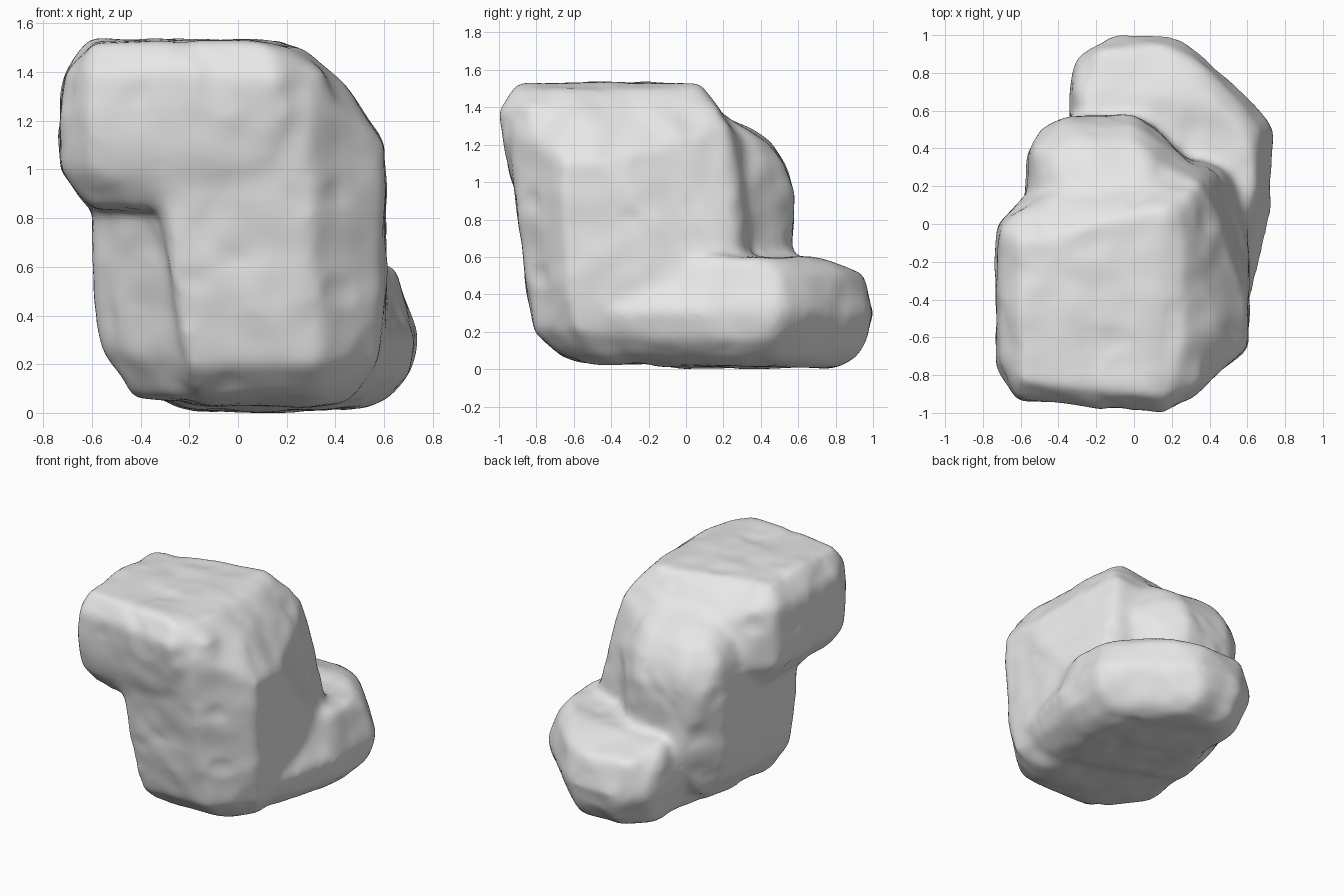
import bpy
import bmesh
from mathutils import Vector, noise

default_cube = bpy.data.objects.get("Cube")
if default_cube:
    bpy.data.objects.remove(default_cube, do_unlink=True)

# Single stone colour
stone = bpy.data.materials.new("stone grey")
stone.use_nodes = True
grey = (0.8, 0.8, 0.8, 1)
stone.diffuse_color = grey
stone.node_tree.nodes["Principled BSDF"].inputs["Base Color"].default_value = grey


def add_chunk(bm, layers):
    """Add one convex chunk of rock wrapped around outlines at given heights."""
    chunk = bmesh.new()
    for height, outline in layers.items():
        for x, y in outline:
            chunk.verts.new((x, y, height))
    hull = bmesh.ops.convex_hull(chunk, input=chunk.verts)
    loose = set(hull["geom_interior"]) | set(hull["geom_unused"])
    bmesh.ops.delete(chunk, geom=[g for g in loose if isinstance(g, bmesh.types.BMVert)],
                     context='VERTS')
    bmesh.ops.recalc_face_normals(chunk, faces=chunk.faces)
    piece = bpy.data.meshes.new("chunk")
    chunk.to_mesh(piece)
    chunk.free()
    bm.from_mesh(piece)
    bpy.data.meshes.remove(piece)


# Overhanging head of the boulder
head = {
    1.53: [(-.6, -.84), (.12, -.91), (.18, .08), (-.15, 0), (-.6, -.1)],
    1.4: [(-.71, -.74), (-.61, -.93), (-.3, -.96), (.16, -1.01), (.36, -.85), (.3, .18),
          (-.6, .08), (-.71, -.02)],
    1.3: [(0, .24), (-.38, .2)],
    1.2: [(-.74, -.74), (-.62, -.93), (-.3, -.96), (.2, -.98), (.42, -.79)],
    1: [(-.74, -.73), (-.6, -.91), (.1, -.94), (.2, -.5), (.1, .2), (-.57, .17), (-.73, 0)],
    .84: [(-.6, -.76), (-.2, -.85), (0, 0), (-.61, 0)],
}

# Upright body with its sloping right shoulder
body = {
    1.51: [(-.4, -.8), (.18, -.88), (.26, -.6), (.24, .06), (-.1, 0)],
    1.32: [(.3, -.93), (.47, -.6), (.36, .22)],
    1.1: [(-.3, -.92), (.28, -.94), (.43, -.79), (.6, -.65), (.61, -.42), (.48, 0),
          (.36, .28), (-.1, .4)],
    .5: [(-.27, -.85), (.32, -.86), (.6, -.64), (.61, -.3), (.56, .1), (.38, .35), (-.3, .5)],
    .2: [(-.21, -.81), (.34, -.8), (.58, -.58), (.6, .3), (-.3, .4)],
    .08: [(-.18, -.68), (.32, -.68), (.5, -.48), (.5, .35), (-.3, .4)],
    .03: [(-.14, -.54), (.28, -.54), (.42, -.38), (.4, .4), (-.3, .4)],
}

# Left flank, cut back obliquely behind a vertical crevice
flank = {
    1: [(-.6, -.4), (-.49, -.56), (-.27, -.82), (0, -.7), (0, .4), (-.57, .38)],
    .5: [(-.595, -.37), (-.49, -.51), (-.25, -.76), (0, -.7), (0, .4), (-.55, .36)],
    .24: [(-.56, -.36), (-.46, -.5), (-.22, -.75), (0, -.7), (0, .4), (-.5, .34)],
    .06: [(-.42, -.36), (-.24, -.58), (0, -.5), (0, .4), (-.36, .3)],
}

# Rounded bulge on the rear left
bulge = {
    1.4: [(-.3, .08), (.1, .14), (.1, -.1), (-.3, -.1)],
    1.22: [(-.5, .2), (-.45, .36), (-.34, .45), (0, .44), (.1, .38), (.2, 0)],
    1.1: [(-.55, .18), (-.54, .4), (-.36, .54), (0, .53), (.12, .45)],
    .95: [(-.57, .15), (-.575, .37), (-.5, .5), (-.37, .575), (0, .575), (.14, .47),
          (.34, .28)],
    .5: [(-.56, .1), (-.55, .35), (-.35, .56), (.02, .575), (.16, .48), (.36, .3)],
    .15: [(-.42, .1), (-.4, .4), (0, .5), (.2, 0)],
}

# Low foot reaching out behind
foot = {
    .6: [(.5, -.3), (.64, .2), (.62, .44), (.4, .68), (-.25, .64), (-.2, 0)],
    .52: [(.66, .12), (.68, .5), (.57, .66), (.38, .83), (.15, .95), (-.18, .92), (-.32, .76)],
    .3: [(.61, -.42), (.66, -.2), (.73, .06), (.74, .47), (.71, .55), (.57, .72), (.4, .86),
         (.22, 1), (-.12, 1), (-.32, .88), (-.345, .6), (-.3, 0)],
    .17: [(.58, -.38), (.7, .1), (.72, .46), (.2, .97), (-.1, .97)],
    .06: [(.5, -.3), (.6, .15), (.6, .48), (.2, .91), (-.1, .91), (-.28, .75)],
    .01: [(.35, -.2), (.5, .15), (.46, .45), (.2, .8), (-.1, .8), (-.22, .6), (-.2, 0)],
}

bm = bmesh.new()
for layers in (head, body, flank, bulge, foot):
    add_chunk(bm, layers)
mesh = bpy.data.meshes.new("boulder_blockout")
bm.to_mesh(mesh)
bm.free()
boulder = bpy.data.objects.new("boulder", mesh)
bpy.context.collection.objects.link(boulder)

# Fuse the chunks and wear down their edges
fuse = boulder.modifiers.new("fuse", 'REMESH')
fuse.mode = 'VOXEL'
fuse.voxel_size = 0.025
wear = boulder.modifiers.new("wear", 'SMOOTH')
wear.factor = 0.5
wear.iterations = 20
bpy.context.view_layer.update()
worn = boulder.evaluated_get(bpy.context.evaluated_depsgraph_get())
rock = bpy.data.meshes.new_from_object(worn)
boulder.modifiers.clear()
boulder.data = rock
bpy.data.meshes.remove(mesh)

# Weathered lumps and small dents
normals = [v.normal.copy() for v in rock.vertices]
for vert, normal in zip(rock.vertices, normals):
    p = vert.co.copy()
    lump = 0.012 * noise.noise(p * 3.5) + 0.008 * noise.noise(p * 7)
    dent = 0.025 * max(0, noise.noise(p * 5 + Vector((9, 4, 2))) - 0.3)
    vert.co = p + normal * (lump - dent)

# Rest the boulder on the ground
lowest = min(v.co.z for v in rock.vertices)
for vert in rock.vertices:
    vert.co.z -= lowest

rock.materials.clear()
rock.materials.append(stone)
for face in rock.polygons:
    face.material_index = 0
    face.use_smooth = True
rock.update()
